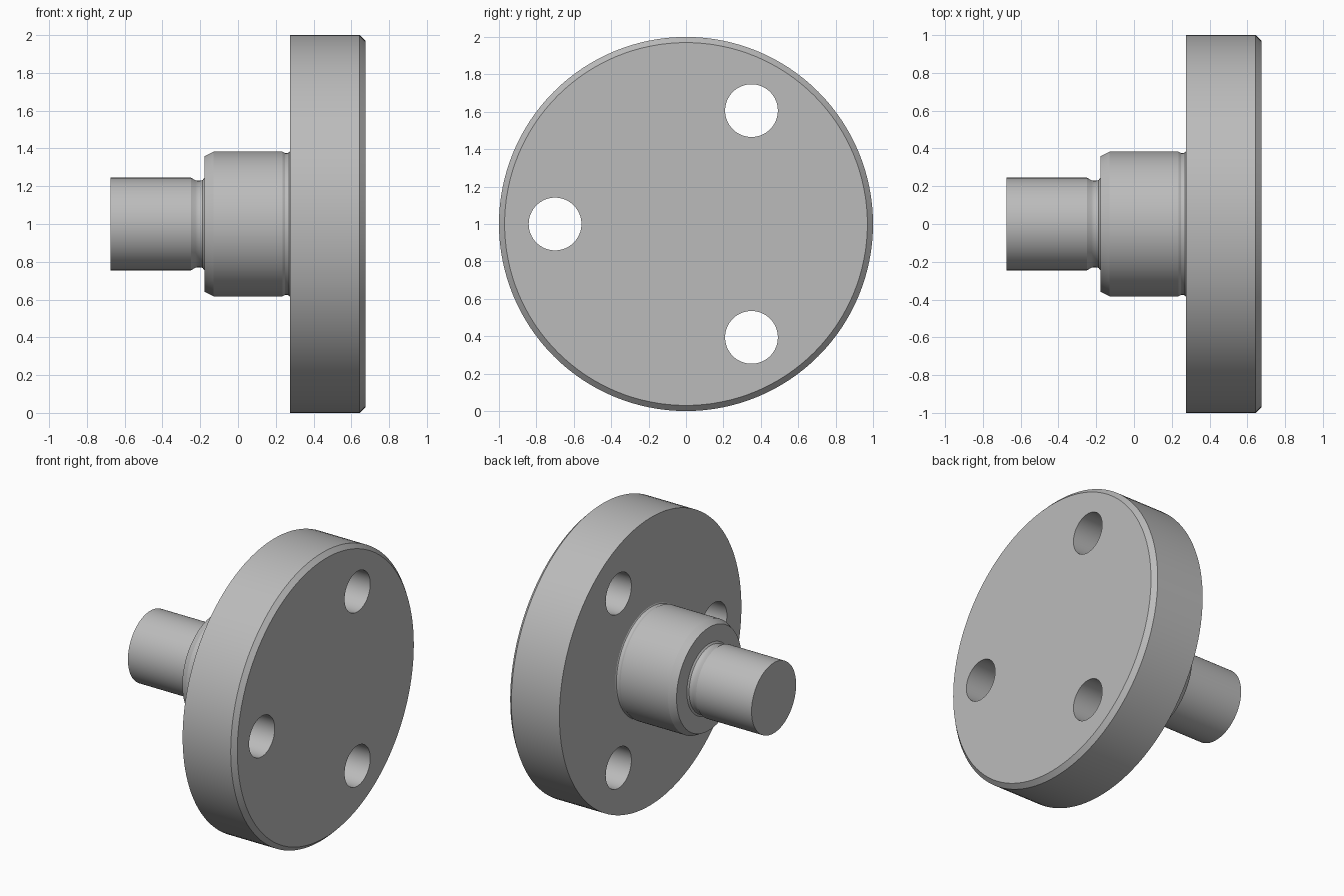
import bpy, bmesh, math
from mathutils import Matrix

cube = bpy.data.objects.get("Cube")
if cube:
    bpy.data.objects.remove(cube, do_unlink=True)

AXIS_Z = 1.0
SEGMENTS = 128

steel = bpy.data.materials.new("grey steel")
steel.use_nodes = True
GREY = (0.50, 0.50, 0.50, 1)
steel.diffuse_color = GREY
steel.node_tree.nodes["Principled BSDF"].inputs["Base Color"].default_value = GREY


def turned(name, profile, cap_start=True, cap_end=True, segments=SEGMENTS, y=0, z=AXIS_Z):
    """Turn a profile of (x, radius) points around a line parallel to x."""
    bm = bmesh.new()
    rings = []
    for x, r in profile:
        angles = [math.tau * i / segments for i in range(segments)]
        rings.append([bm.verts.new((x, r * math.cos(a), r * math.sin(a))) for a in angles])
    for a, b in zip(rings, rings[1:]):
        for i in range(segments):
            j = (i + 1) % segments
            bm.faces.new((a[i], b[i], b[j], a[j]))
    if cap_start:
        bm.faces.new(rings[0])
    if cap_end:
        bm.faces.new(rings[-1][::-1])
    bmesh.ops.recalc_face_normals(bm, faces=bm.faces)
    bmesh.ops.transform(bm, matrix=Matrix.Translation((0, y, z)), verts=bm.verts)
    mesh = bpy.data.meshes.new(name)
    bm.to_mesh(mesh)
    bm.free()
    mesh.materials.append(steel)
    obj = bpy.data.objects.new(name, mesh)
    bpy.context.collection.objects.link(obj)
    return obj


def select(obj):
    bpy.ops.object.select_all(action="DESELECT")
    obj.select_set(True)
    bpy.context.view_layer.objects.active = obj


# Stepped shaft: journal, relief groove, shoulder with chamfer, undercut at the flange
shaft = turned("stepped_shaft", [
    (-0.676, 0.245), (-0.25, 0.245), (-0.225, 0.232), (-0.215, 0.229), (-0.2, 0.229),
    (-0.187, 0.233), (-0.178, 0.245), (-0.178, 0.358), (-0.13, 0.383),
    (0.235, 0.383), (0.25, 0.376), (0.262, 0.376), (0.27, 0.379), (0.274, 0.385)],
    cap_end=False)

# Flange disc with chamfered outer rim
flange = turned("flange_disc", [(0.274, 1.0), (0.644, 1.0), (0.674, 0.97)])

# Three bolt holes, evenly spaced
for i in range(3):
    a = math.pi + i * math.tau / 3
    cutter = turned("bolt_hole_cutter", [(0.1, 0.141), (0.9, 0.141)], segments=64,
                    y=0.7 * math.cos(a), z=AXIS_Z + 0.7 * math.sin(a))
    cutter.hide_render = True
    cut = flange.modifiers.new("bolt_hole", "BOOLEAN")
    cut.operation = "DIFFERENCE"
    cut.solver = "EXACT"
    cut.object = cutter
    select(flange)
    bpy.ops.object.modifier_apply(modifier=cut.name)
    bpy.data.objects.remove(cutter, do_unlink=True)

for part in (shaft, flange):
    select(part)
    bpy.ops.object.shade_smooth_by_angle(angle=math.radians(25))
